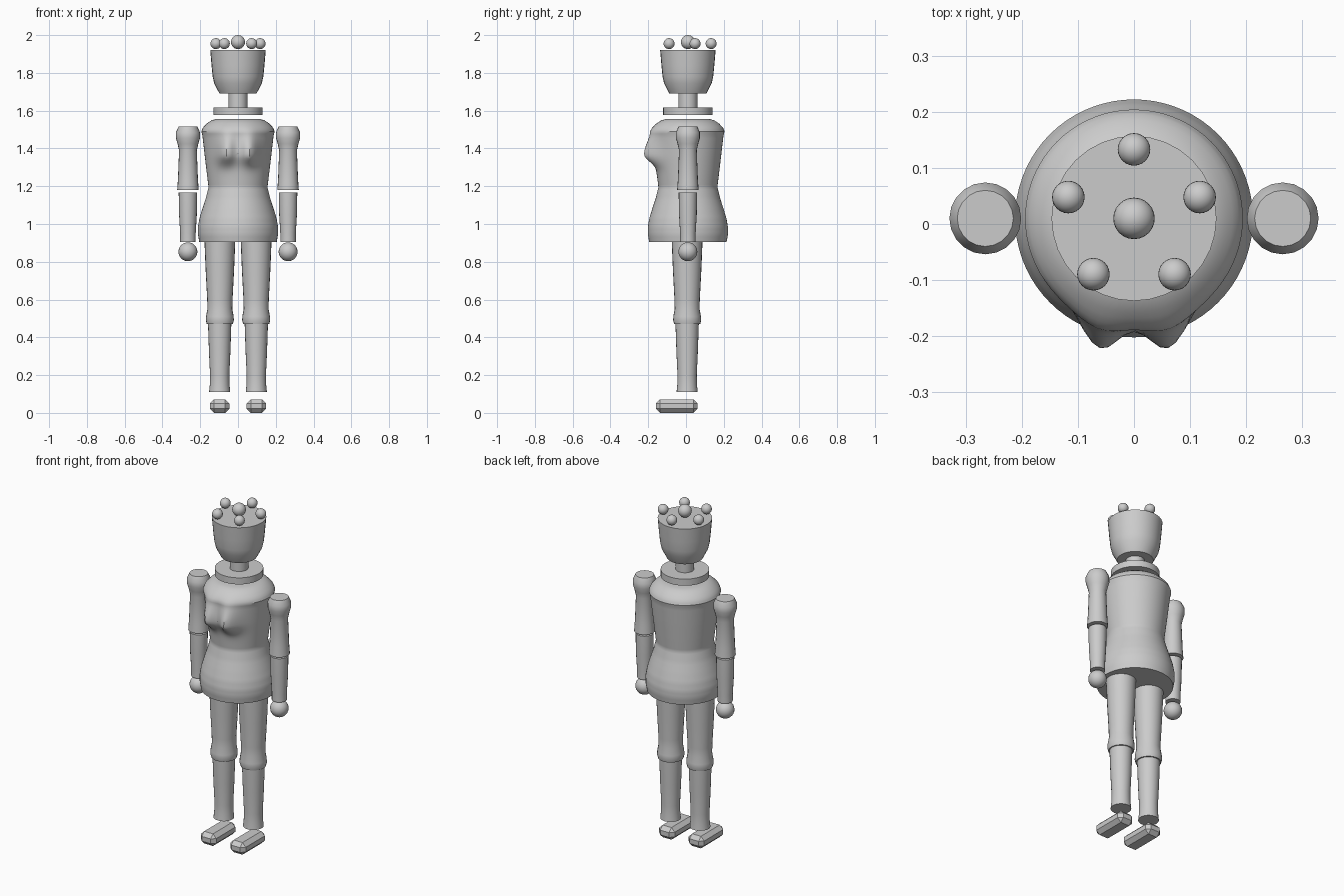
import bpy, bmesh, math
from mathutils import Vector

if "Cube" in bpy.data.objects:
    bpy.data.objects.remove(bpy.data.objects["Cube"])

CY = 0.01  # common axis of the figure


def finish(name, bm, angle=35):
    bmesh.ops.recalc_face_normals(bm, faces=bm.faces)
    me = bpy.data.meshes.new(name)
    bm.to_mesh(me)
    bm.free()
    ob = bpy.data.objects.new(name, me)
    bpy.context.collection.objects.link(ob)
    if angle:
        bpy.ops.object.select_all(action='DESELECT')
        ob.select_set(True)
        bpy.context.view_layer.objects.active = ob
        bpy.ops.object.shade_smooth_by_angle(angle=math.radians(angle))
    return ob


def lathe(name, profile, x=0, y=CY, n=32, shape=None):
    """Closed solid of revolution from (radius, z) points, bottom to top."""
    bm = bmesh.new()
    rings = []
    for r, z in profile:
        rings.append([bm.verts.new((x + r * math.cos(2 * math.pi * i / n),
                                    y + r * math.sin(2 * math.pi * i / n), z)) for i in range(n)])
    for a, b in zip(rings, rings[1:]):
        for i in range(n):
            j = (i + 1) % n
            bm.faces.new((a[i], a[j], b[j], b[i]))
    bm.faces.new(rings[0])
    bm.faces.new(rings[-1])
    if shape:
        for v in bm.verts:
            shape(v)
    return finish(name, bm)


def ball(name, loc, r):
    bm = bmesh.new()
    bmesh.ops.create_uvsphere(bm, u_segments=24, v_segments=14, radius=r)
    bmesh.ops.translate(bm, verts=bm.verts, vec=Vector(loc))
    return finish(name, bm)


def refine(profile, step=0.012):
    out = []
    for (r0, z0), (r1, z1) in zip(profile, profile[1:]):
        k = max(1, round((z1 - z0) / step))
        out += [(r0 + (r1 - r0) * i / k, z0 + (z1 - z0) * i / k) for i in range(k)]
    return out + [profile[-1]]


def bust(v):
    # two soft bumps on the front, steeper underneath
    if v.co.y > CY:
        return
    dz = v.co.z - 1.365
    fz = math.exp(-0.5 * (dz / (0.07 if dz > 0 else 0.036)) ** 2)
    fx = sum(math.exp(-0.5 * ((v.co.x - s * 0.062) / 0.034) ** 2) for s in (-1, 1))
    v.co.y -= 0.065 * fx * fz


# Torso with flared skirt
torso = [(0.205, 0.905), (0.212, 0.945), (0.212, 0.985), (0.204, 1.03), (0.189, 1.08),
         (0.171, 1.135), (0.156, 1.195), (0.164, 1.26), (0.176, 1.36), (0.188, 1.465),
         (0.194, 1.49), (0.186, 1.51), (0.165, 1.532), (0.14, 1.549), (0.113, 1.556)]
lathe("torso", refine(torso), n=72, shape=bust)

# Collar, neck, head
lathe("collar", [(0.131, 1.578), (0.131, 1.617)])
lathe("neck", [(0.05, 1.60), (0.05, 1.70)])
lathe("head", [(0.098, 1.69), (0.126, 1.745), (0.134, 1.78), (0.14, 1.84), (0.147, 1.922)])

# Crown balls
ball("crown_ball_middle", (0, CY, 1.963), 0.037)
for k in range(5):
    a = math.radians(90 + 72 * k)
    ball("crown_ball", (0.123 * math.cos(a), CY + 0.123 * math.sin(a), 1.955), 0.029)

# Limbs on both sides
for s, side in ((-1, "right"), (1, "left")):
    ax = s * 0.265
    lathe("upper_arm_" + side, [(0.057, 1.18), (0.053, 1.235), (0.047, 1.39), (0.055, 1.425),
                                (0.064, 1.455), (0.064, 1.485), (0.05, 1.515)], ax, n=20)
    lathe("forearm_" + side, [(0.041, 0.905), (0.041, 0.95), (0.047, 1.05), (0.049, 1.168)], ax, n=20)
    ball("hand_" + side, (ax, CY, 0.853), 0.05)
    lathe("thigh_" + side, [(0.069, 0.47), (0.074, 0.49), (0.073, 0.51), (0.066, 0.55), (0.067, 0.60),
                            (0.075, 0.75), (0.082, 0.92)], s * 0.096, 0.006, 24)
    lathe("shin_" + side, [(0.056, 0.11), (0.052, 0.15), (0.051, 0.20), (0.057, 0.33), (0.062, 0.48)],
          s * 0.097, 0.006, 24)
    # Chamfered shoe
    bm = bmesh.new()
    bmesh.ops.create_cube(bm, size=1)
    bmesh.ops.scale(bm, verts=bm.verts, vec=(0.102, 0.222, 0.072))
    bmesh.ops.translate(bm, verts=bm.verts, vec=(s * 0.097, -0.049, 0.036))
    bmesh.ops.bevel(bm, geom=bm.edges[:], offset=0.022, segments=1, affect='EDGES', profile=0.5)
    finish("foot_" + side, bm, 0)
